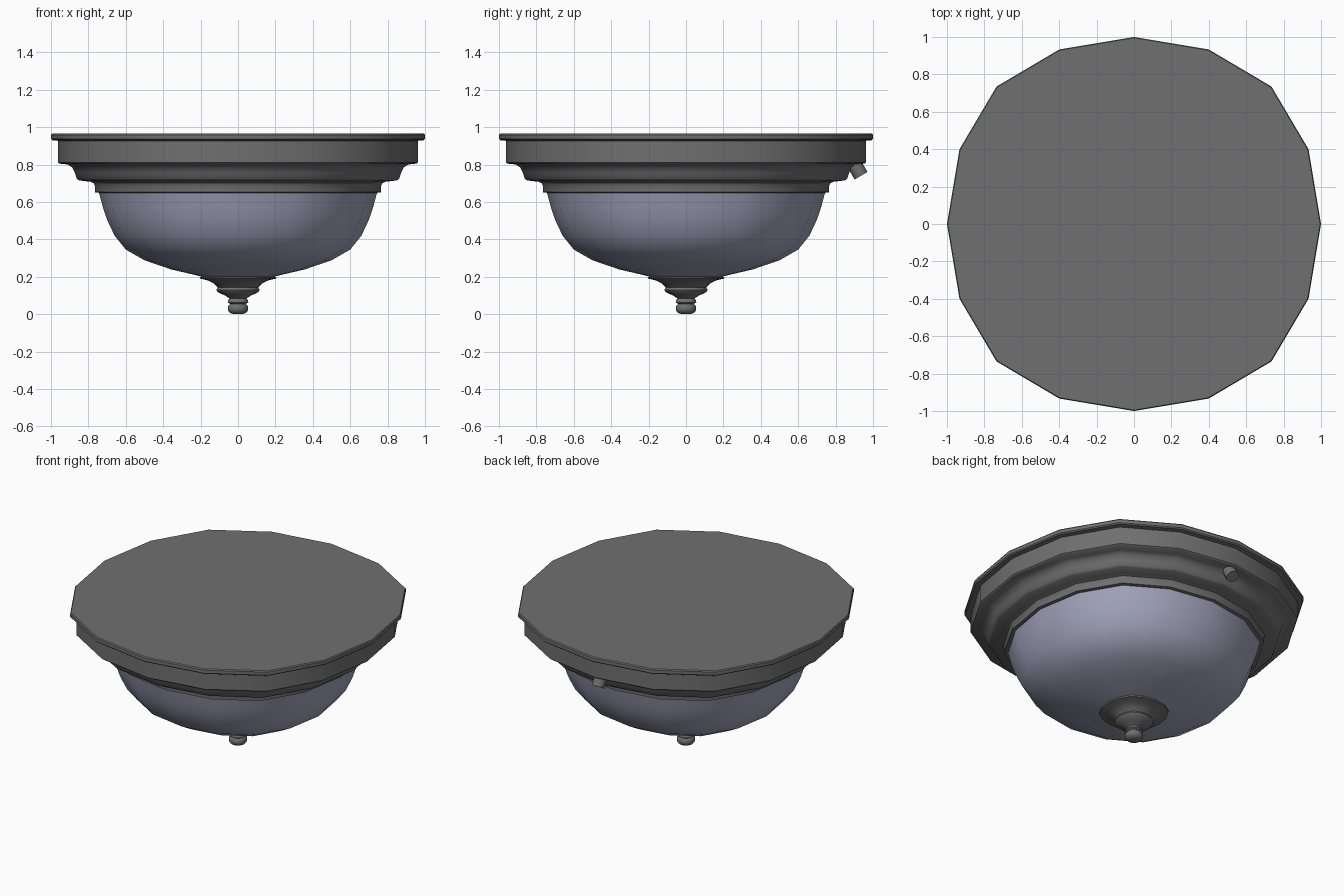
import bpy, bmesh, math
from mathutils import Vector

if "Cube" in bpy.data.objects:
    bpy.data.objects.remove(bpy.data.objects["Cube"])

# 16-sided, slightly squared ring shared by every turned part
QUARTER = [(1, 0), (0.933, 0.4), (0.735, 0.735), (0.4, 0.933)]
RING = QUARTER + [(-y, x) for x, y in QUARTER]
RING += [(-x, -y) for x, y in RING]


def finish(name, bm, color=None, angle=35):
    bmesh.ops.recalc_face_normals(bm, faces=bm.faces)
    me = bpy.data.meshes.new(name)
    bm.to_mesh(me)
    bm.free()
    ob = bpy.data.objects.new(name, me)
    bpy.context.collection.objects.link(ob)
    if color:
        mat = bpy.data.materials.new(name + "_material")
        mat.diffuse_color = color
        mat.use_nodes = True
        mat.node_tree.nodes["Principled BSDF"].inputs["Base Color"].default_value = mat.diffuse_color
        me.materials.append(mat)
    bpy.ops.object.select_all(action='DESELECT')
    ob.select_set(True)
    bpy.context.view_layer.objects.active = ob
    bpy.ops.object.shade_smooth_by_angle(angle=math.radians(angle))
    return ob


def turned(name, profile, color=None, cap_top=False, cap_bottom=False, angle=35):
    bm = bmesh.new()
    loops = [[bm.verts.new((x * r, y * r, z)) for x, y in RING] for r, z in profile]
    n = len(RING)
    for a, b in zip(loops, loops[1:]):
        for i in range(n):
            j = (i + 1) % n
            bm.faces.new((a[i], a[j], b[j], b[i]))
    if cap_top:
        bm.faces.new(loops[0])
    if cap_bottom:
        bm.faces.new(loops[-1])
    return finish(name, bm, color, angle)


DARK = (0.16, 0.16, 0.16, 1)
GLASS = (0.36, 0.37, 0.5, 1)

# Stepped ceiling pan
turned("ceiling_pan", [
    (0.995, 0.965), (1.0, 0.958), (1.0, 0.937), (0.993, 0.93), (0.963, 0.927),
    (0.963, 0.812), (0.955, 0.805), (0.91, 0.80), (0.887, 0.785), (0.872, 0.755),
    (0.862, 0.725), (0.85, 0.715), (0.79, 0.708), (0.772, 0.70), (0.765, 0.685),
    (0.765, 0.652), (0.738, 0.648)], DARK, cap_top=True)

# Glass bowl
turned("glass_bowl", [
    (0.75, 0.67), (0.738, 0.63), (0.722, 0.57), (0.70, 0.505), (0.66, 0.42),
    (0.60, 0.345), (0.50, 0.288), (0.36, 0.24), (0.19, 0.20)], GLASS, angle=50)

# Finial under the bowl
turned("finial", [
    (0.19, 0.202), (0.205, 0.198), (0.203, 0.19), (0.16, 0.18), (0.13, 0.165),
    (0.108, 0.143), (0.116, 0.13), (0.108, 0.117), (0.07, 0.10), (0.045, 0.083),
    (0.054, 0.073), (0.055, 0.063), (0.042, 0.055), (0.054, 0.042), (0.054, 0.022),
    (0.045, 0.008), (0.025, 0.0)], DARK, cap_top=True, cap_bottom=True, angle=45)

# Small tilted thumb screw at the back
bm = bmesh.new()
bmesh.ops.create_cone(bm, cap_ends=True, segments=12, radius1=0.04, radius2=0.04, depth=0.11)
screw = finish("thumb_screw", bm, DARK)
axis = Vector((0, 0.5, -0.86)).normalized()
screw.rotation_euler = axis.to_track_quat('Z', 'Y').to_euler()
screw.location = Vector((0, 0.936, 0.74)) - axis * 0.055
